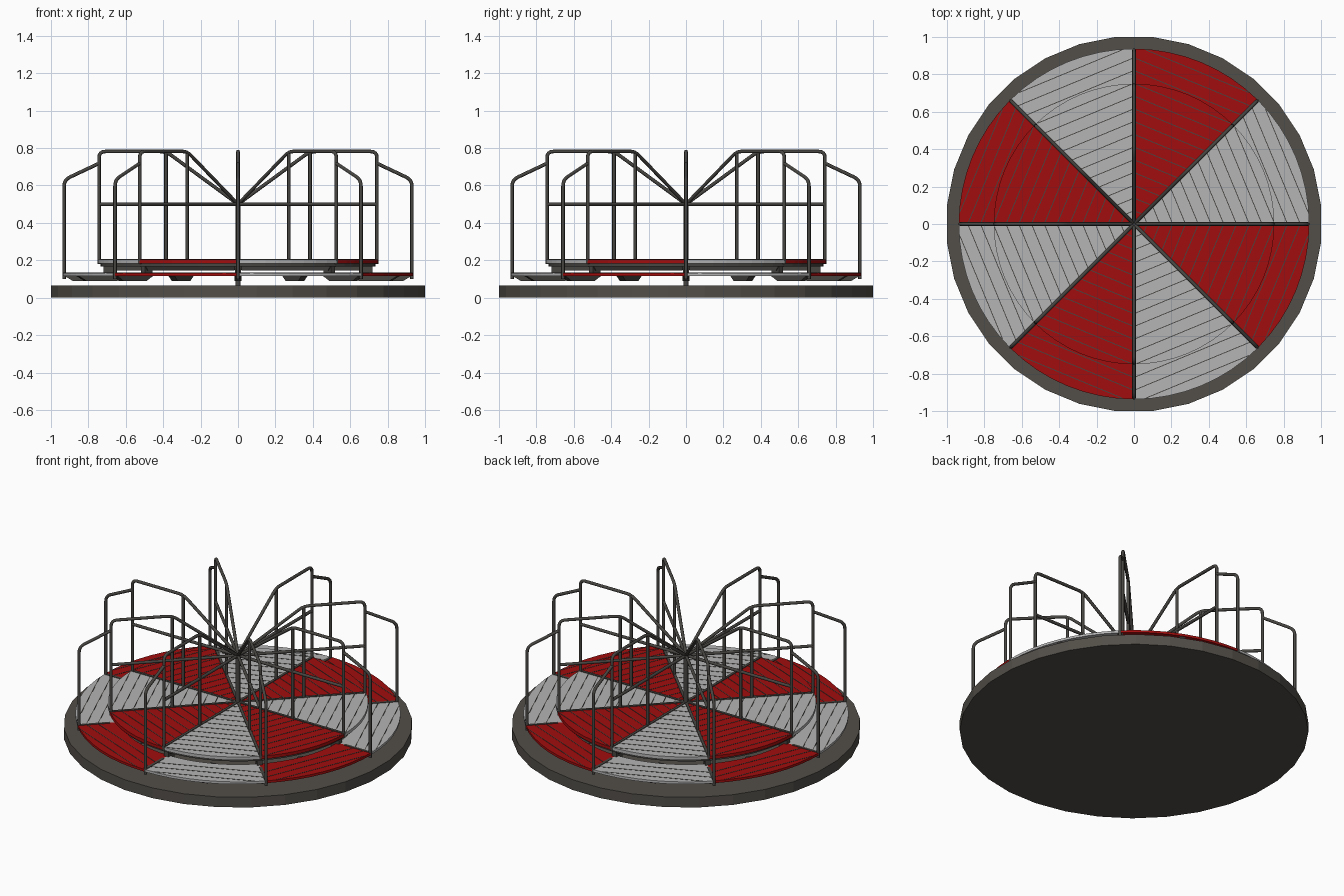
import bpy, bmesh, math
from mathutils import Vector, Matrix

cube = bpy.data.objects.get("Cube")
if cube:
    bpy.data.objects.remove(cube, do_unlink=True)


def material(name, rgb):
    m = bpy.data.materials.new(name)
    m.use_nodes = True
    m.diffuse_color = (*rgb, 1)
    m.node_tree.nodes["Principled BSDF"].inputs["Base Color"].default_value = (*rgb, 1)
    return m


STONE = material("warm grey base", (0.085, 0.077, 0.066))
STEEL = material("dark steel", (0.065, 0.061, 0.055))
RED = material("red panel", (0.36, 0.004, 0.004))
GREY = material("light grey panel", (0.46, 0.46, 0.46))
SECTORS = 8
STEP = math.tau / SECTORS


def add_object(name, bm, mat):
    bmesh.ops.recalc_face_normals(bm, faces=bm.faces)
    me = bpy.data.meshes.new(name)
    bm.to_mesh(me)
    bm.free()
    me.materials.append(mat)
    ob = bpy.data.objects.new(name, me)
    bpy.context.collection.objects.link(ob)
    return ob


def prism(bm, outline, axis):
    """Closed outline of points extruded along a vector."""
    face = bm.faces.new([bm.verts.new(p) for p in outline])
    out = bmesh.ops.extrude_face_region(bm, geom=[face])["geom"]
    bmesh.ops.translate(bm, vec=axis, verts=[v for v in out if isinstance(v, bmesh.types.BMVert)])


def polar(r, a, z):
    return Vector((r * math.cos(a), r * math.sin(a), z))


def repeat(ob, angles):
    """Place linked copies of a part around the centre."""
    for i, a in enumerate(angles):
        part = ob if i == 0 else ob.copy()
        if i:
            bpy.context.collection.objects.link(part)
            part.name = f"{ob.name}_{i + 1}"
        part.rotation_euler.z = a


def wedge(name, r0, r1, z0, z1, start, mat, steps=8):
    angles = [start + STEP * i / steps for i in range(steps + 1)]
    outline = [polar(r1, a, z0) for a in angles]
    if r0:
        outline += [polar(r0, a, z0) for a in reversed(angles)]
    else:
        outline.append(Vector((0, 0, z0)))
    bm = bmesh.new()
    prism(bm, outline, Vector((0, 0, z1 - z0)))
    return add_object(name, bm, mat)


def tread_lines(name, r0, r1, z):
    """Thin cross strips, square to the middle of a sector."""
    bm = bmesh.new()
    gap, width = 0.063, 0.0045
    for i in range(1, 15):
        d = gap * i
        if d >= r1:
            continue
        outer = min(d * math.tan(STEP / 2), math.sqrt(r1 * r1 - d * d)) - 0.004
        inner = math.sqrt(max(r0 * r0 - d * d, 0))
        if outer <= inner:
            continue
        spans = [(inner, outer), (-outer, -inner)] if inner else [(-outer, outer)]
        for a, b in spans:
            corners = [(d, a), (d + width, a), (d + width, b), (d, b)]
            prism(bm, [Vector((x, y, z)) for x, y in corners], Vector((0, 0, 0.002)))
    return add_object(name, bm, STEEL)


# Round base slab
bm = bmesh.new()
bmesh.ops.create_cone(bm, cap_ends=True, segments=32, radius1=1.0, radius2=1.0, depth=0.065,
                      matrix=Matrix.Translation((0, 0, 0.0325)) @ Matrix.Rotation(math.pi / 32, 4, "Z"))
bmesh.ops.scale(bm, vec=(1 / math.cos(math.pi / 32),) * 2 + (1,), verts=bm.verts)
add_object("base_slab", bm, STONE)

# Alternating panels of the raised deck and the lower step
for k in range(SECTORS):
    mat = RED if k % 2 else GREY
    wedge(f"deck_panel_{k + 1}", 0, 0.75, 0.183, 0.203, k * STEP, mat)
    wedge(f"step_panel_{k + 1}", 0.70, 0.937, 0.117, 0.132, k * STEP, mat)
middles = [(k + 0.5) * STEP for k in range(SECTORS)]
spokes = [k * STEP for k in range(SECTORS)]
repeat(tread_lines("deck_tread", 0, 0.745, 0.2025), middles)
repeat(tread_lines("step_tread", 0.755, 0.932, 0.1315), middles)

# Hoop under the deck
for k in range(SECTORS):
    wedge(f"deck_hoop_{k + 1}", 0.69, 0.735, 0.168, 0.183, k * STEP, STEEL)


def bracket(name, r0, r1, z0, z1, slope, width):
    bm = bmesh.new()
    side = [(r0, z1), (r1, z1), (r1 - slope, z0), (r0 + slope, z0)]
    prism(bm, [Vector((r, -width / 2, z)) for r, z in side], Vector((0, width, 0)))
    return add_object(name, bm, STEEL)


# Brackets below the step, beams below the deck
repeat(bracket("step_bracket", 0.66, 0.93, 0.088, 0.117, 0.05, 0.035), spokes + middles)
repeat(bracket("deck_beam", 0.02, 0.73, 0.145, 0.183, 0.03, 0.04), spokes)
repeat(bracket("step_riser", 0.66, 0.72, 0.11, 0.17, 0.0, 0.03), spokes)


def rounded(points, radius=0.035, steps=4):
    """Path with its inner corners rounded."""
    pts = [Vector((r, 0, z)) for r, z in points]
    path = [pts[0]]
    for a, b, c in zip(pts, pts[1:], pts[2:]):
        p, q = b + (a - b).normalized() * radius, b + (c - b).normalized() * radius
        for i in range(steps + 1):
            t = i / steps
            path.append(p * (1 - t) ** 2 + b * 2 * t * (1 - t) + q * t * t)
    return path + [pts[-1]]


def tubes(name, paths, radius):
    cu = bpy.data.curves.new(name, "CURVE")
    cu.dimensions = "3D"
    cu.bevel_depth = radius
    cu.bevel_resolution = 2
    cu.use_fill_caps = True
    for path in paths:
        sp = cu.splines.new("POLY")
        sp.points.add(len(path) - 1)
        for pt, co in zip(sp.points, path):
            pt.co = (*co, 1)
    temp = bpy.data.objects.new(name + "_path", cu)
    bpy.context.collection.objects.link(temp)
    bpy.context.view_layer.update()
    me = bpy.data.meshes.new_from_object(temp.evaluated_get(bpy.context.evaluated_depsgraph_get()))
    bpy.data.objects.remove(temp, do_unlink=True)
    me.materials.clear()
    me.materials.append(STEEL)
    for p in me.polygons:
        p.use_smooth = len(p.vertices) == 4
    ob = bpy.data.objects.new(name, me)
    bpy.context.collection.objects.link(ob)
    return ob


# Hand rail frame on every spoke: top loop, inner upright, mid bar, outer handle
rail = tubes("rail_frame", [
    rounded([(0, 0.50), (0.385, 0.782), (0.743, 0.782), (0.743, 0.18)]),
    rounded([(0.385, 0.78), (0.385, 0.20)]),
    rounded([(0, 0.50), (0.743, 0.50)]),
    rounded([(0.743, 0.718), (0.93, 0.63), (0.93, 0.10)]),
], 0.0095)
repeat(rail, spokes)

# Dark edging between the panels
repeat(bracket("deck_seam", 0.0, 0.75, 0.195, 0.207, 0.0, 0.016), spokes)
repeat(bracket("step_seam", 0.75, 0.935, 0.12, 0.135, 0.0, 0.016), spokes)

# Centre post
tubes("centre_post", [[Vector((0, 0, 0.06)), Vector((0, 0, 0.505))]], 0.014)
